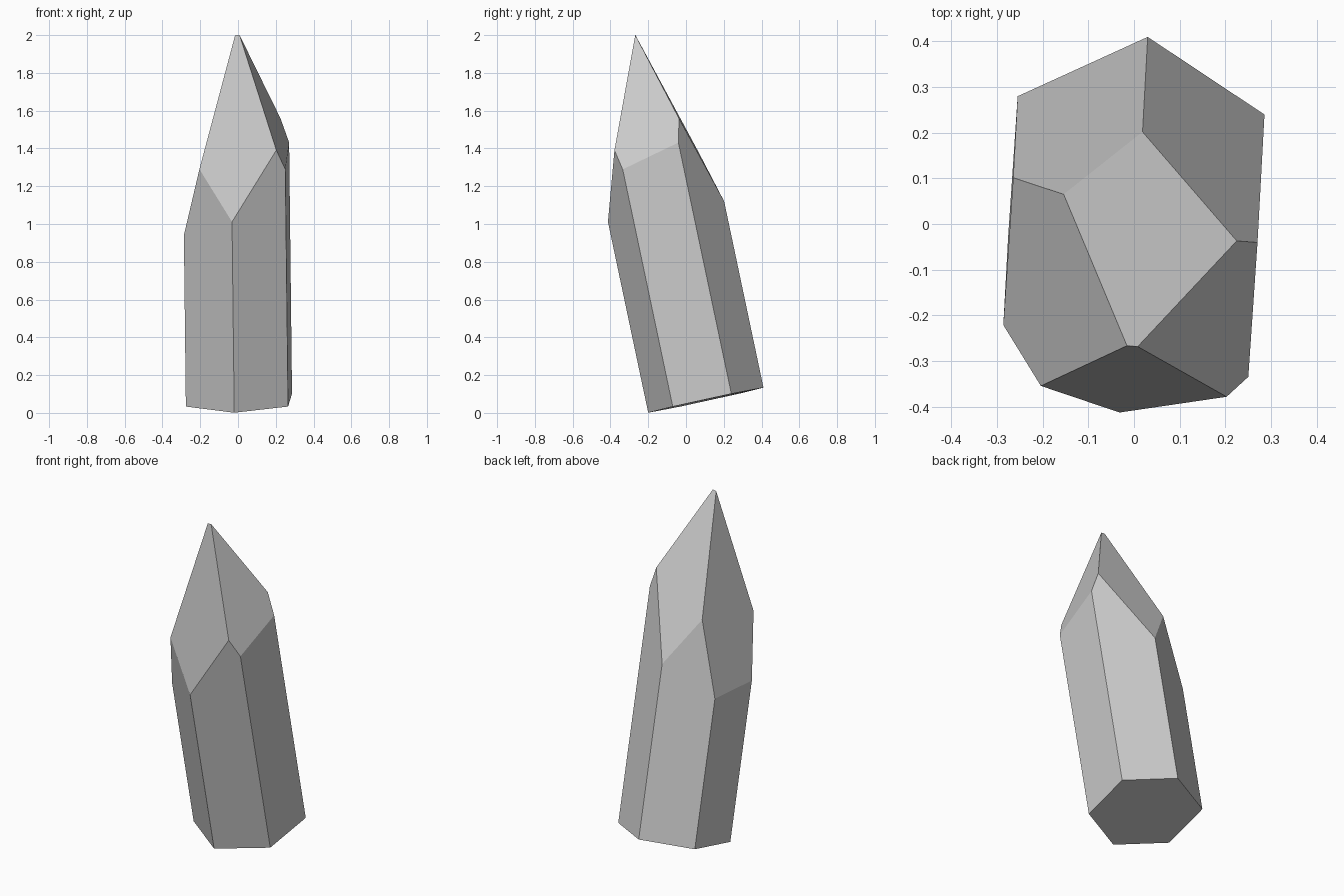
import bpy, bmesh
from mathutils import Vector

if "Cube" in bpy.data.objects:
    bpy.data.objects.remove(bpy.data.objects["Cube"])

# Hexagonal base: centre plus three half-diagonals and their opposites
CENTRE = Vector((0.005, 0.105, 0.0675))
HALF = [Vector((-0.025, -0.305, -0.0665)),
        Vector((0.260, -0.175, -0.034)),
        Vector((0.281, 0.135, 0.034))]
AXIS = Vector((-0.0115, -0.211, 1.0))       # leaning growth direction

# Tip facets, each plane through three points: front, right, back, left
FACETS = [
    [(0.000, -0.268, 2.0), (-0.03, -0.412, 1.02), (0.20, -0.377, 1.40)],
    [(0.008, -0.270, 2.0), (0.20, -0.377, 1.40), (0.27, -0.045, 1.43)],
    [(0.000, -0.268, 2.0), (0.225, -0.043, 1.57), (0.018, 0.202, 1.12)],
    [(-0.015, -0.267, 2.0), (-0.286, -0.212, 0.94), (-0.264, 0.102, 0.95)],
]

bm = bmesh.new()

# Leaning prism shaft
ring = [CENTRE + h for h in HALF] + [CENTRE - h for h in HALF]
base = bm.faces.new([bm.verts.new(p) for p in ring])
top = bmesh.ops.extrude_face_region(bm, geom=[base], use_keep_orig=True)
bmesh.ops.translate(bm, vec=AXIS * 2.6,
                    verts=[v for v in top["geom"] if isinstance(v, bmesh.types.BMVert)])
bmesh.ops.recalc_face_normals(bm, faces=bm.faces)

# Slice the facets of the point and cap each cut
for pts in FACETS:
    a, b, c = map(Vector, pts)
    n = (b - a).cross(c - a).normalized()
    if n.dot(CENTRE - a) > 0:
        n = -n
    cut = bmesh.ops.bisect_plane(bm, geom=bm.verts[:] + bm.edges[:] + bm.faces[:],
                                 dist=1e-5, plane_co=a, plane_no=n, clear_outer=True)
    bmesh.ops.holes_fill(bm, edges=[e for e in bm.edges if e.is_boundary], sides=0)

bmesh.ops.recalc_face_normals(bm, faces=bm.faces)
mesh = bpy.data.meshes.new("crystal")
bm.to_mesh(mesh)
bm.free()
bpy.context.collection.objects.link(bpy.data.objects.new("crystal", mesh))
